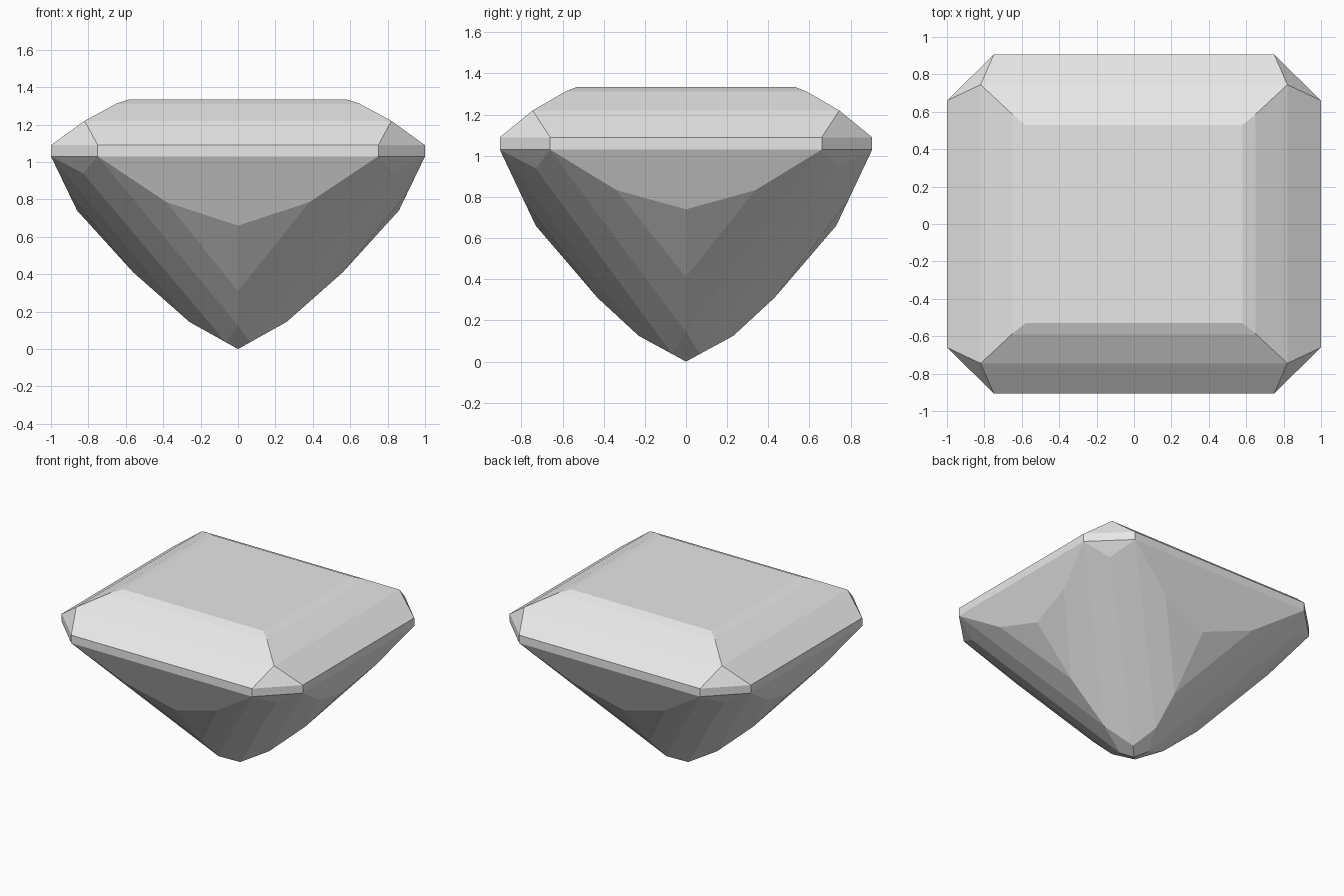
import bpy
import bmesh
from mathutils import Vector

old = bpy.data.objects.get("Cube")
if old:
    bpy.data.objects.remove(old, do_unlink=True)

# Key sizes of the stone
HX, HY = 1.0, 0.905            # half width and half depth
CX, CY = 0.75, 0.66            # where the clipped corners start
GIRDLE_LOW, GIRDLE_HIGH, TOP = 1.03, 1.09, 1.335
INSIDE = Vector((0, 0, 0.9))


def cut(bm, point, normal):
    """Slice one flat facet off the stone and close the gap."""
    geom = bm.verts[:] + bm.edges[:] + bm.faces[:]
    bmesh.ops.bisect_plane(bm, geom=geom, dist=1e-4, plane_co=point,
                           plane_no=normal, clear_outer=True)
    rim = [e for e in bm.edges if e.is_boundary]
    if rim:
        bmesh.ops.holes_fill(bm, edges=rim, sides=0)


def facet(bm, a, b, c):
    """Cut the plane through three points, mirrored to every quadrant."""
    a, b, c = Vector(a), Vector(b), Vector(c)
    normal = (b - a).cross(c - a).normalized()
    if normal.dot(a - INSIDE) < 0:
        normal.negate()
    for sx in ((1, -1) if abs(normal.x) > 1e-4 else (1,)):
        for sy in ((1, -1) if abs(normal.y) > 1e-4 else (1,)):
            mirror = Vector((sx, sy, 1))
            cut(bm, a * mirror, normal * mirror)


def bands(bm, profile, along_x):
    """Cut straight bands, one for each step of an (outward, height) profile."""
    for (r0, z0), (r1, z1) in zip(profile, profile[1:]):
        if along_x:
            facet(bm, (r0, 0, z0), (r0, 1, z0), (r1, 0, z1))
        else:
            facet(bm, (0, r0, z0), (1, r0, z0), (0, r1, z1))


bm = bmesh.new()
bmesh.ops.create_cube(bm, size=2)
for v in bm.verts:
    v.co = Vector((v.co.x * HX, v.co.y * HY, (v.co.z + 1) / 2 * TOP))

# Girdle: upright clipped corners
facet(bm, (CX, HY, 0), (HX, CY, 0), (HX, CY, 1))

# Crown: three bands on each side, one facet on each corner
bands(bm, [(HX, GIRDLE_HIGH), (0.82, 1.22), (0.65, 1.312), (0.58, TOP)], True)
bands(bm, [(HY, GIRDLE_HIGH), (0.745, 1.22), (0.59, 1.31), (0.53, TOP)], False)
facet(bm, (CX, HY, GIRDLE_HIGH), (HX, CY, GIRDLE_HIGH), (0.82, 0.745, 1.22))

# Pavilion: a broad facet below each side of the girdle
front = [(HY, GIRDLE_LOW), (0.73, 0.66), (0.43, 0.31), (0.23, 0.125), (0, 0)]
side = [(HX, GIRDLE_LOW), (0.86, 0.74), (0.56, 0.41), (0.26, 0.145), (0, 0)]
bands(bm, front[:2], False)
bands(bm, side[:2], True)

# Pavilion: paired facets fanning from the middle of each side to the corners
front_corner = (CX, HY, GIRDLE_LOW)
side_corner = (HX, CY, GIRDLE_LOW)
tip = (0.066, 0.066, 0.036)
f = [(0, r, z) for r, z in front]
s = [(r, 0, z) for r, z in side]
facet(bm, f[1], f[2], (0.38, 0.791, 0.787))
facet(bm, s[1], s[2], (0.903, 0.33, 0.83))
facet(bm, f[2], f[3], front_corner)
facet(bm, s[2], s[3], side_corner)
facet(bm, f[3], tip, front_corner)
facet(bm, s[3], tip, side_corner)

# Pavilion: small triangle under each corner, four facets around the point
facet(bm, front_corner, side_corner, (0.83, 0.733, 0.944))
bands(bm, front[3:], False)
bands(bm, side[3:], True)

bmesh.ops.remove_doubles(bm, verts=bm.verts, dist=0.002)
bmesh.ops.recalc_face_normals(bm, faces=bm.faces)

mesh = bpy.data.meshes.new("cut_gem")
bm.to_mesh(mesh)
bm.free()
gem = bpy.data.objects.new("cut_gem", mesh)
bpy.context.collection.objects.link(gem)

# Plain light grey stone
grey = bpy.data.materials.new("light_grey")
grey.use_nodes = True
colour = (0.8, 0.8, 0.8, 1)
grey.diffuse_color = colour
grey.node_tree.nodes["Principled BSDF"].inputs["Base Color"].default_value = colour
mesh.materials.append(grey)
